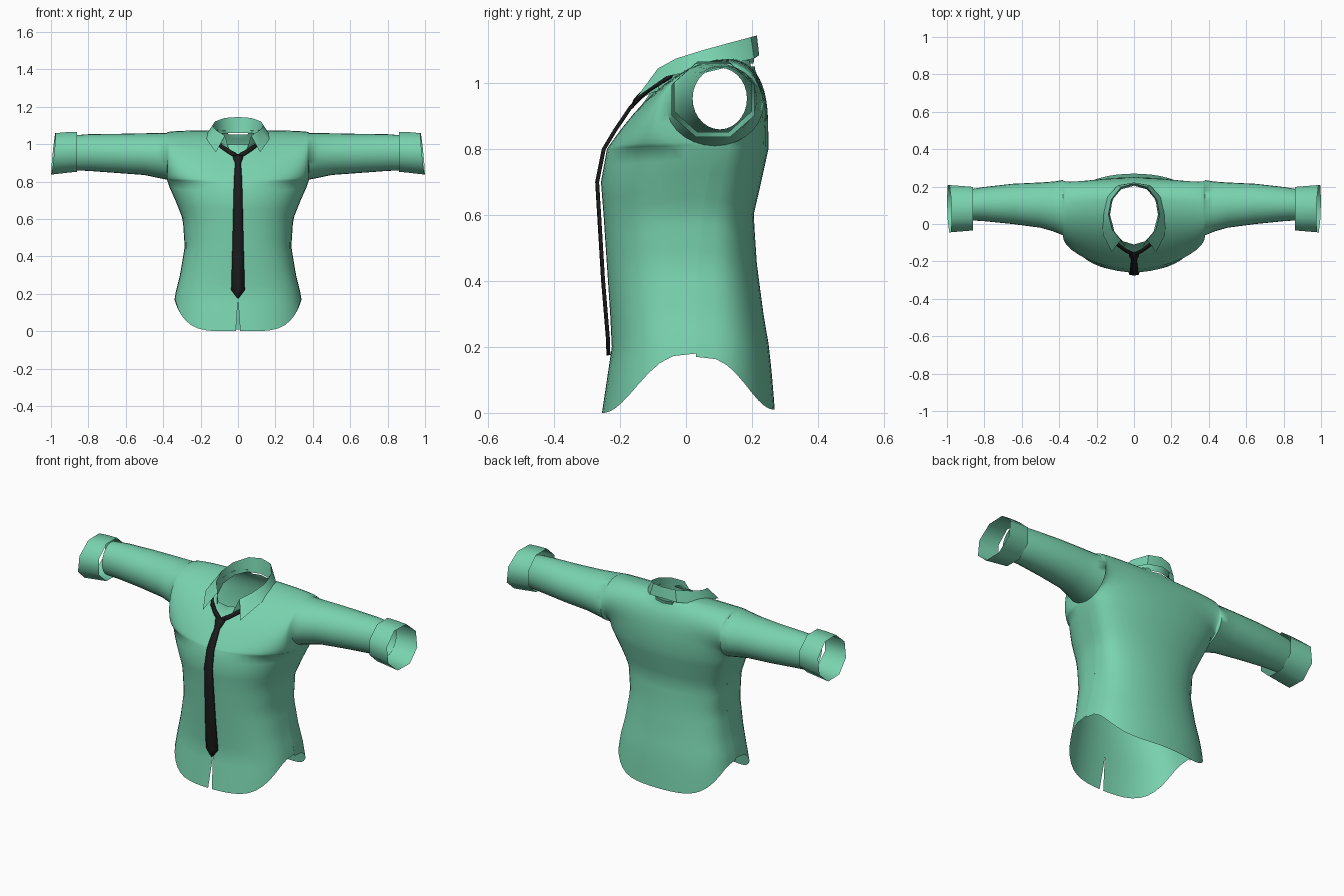
import bpy, bmesh
from math import sin, cos, pi
from mathutils import Vector

cube = bpy.data.objects.get("Cube")
if cube:
    bpy.data.objects.remove(cube, do_unlink=True)


def material(name, colour):
    m = bpy.data.materials.new(name)
    m.use_nodes = True
    m.diffuse_color = (*colour, 1)
    bsdf = m.node_tree.nodes["Principled BSDF"]
    bsdf.inputs["Base Color"].default_value = (*colour, 1)
    bsdf.inputs["Roughness"].default_value = 0.8
    return m


GREEN = material("mint_green", (0.19, 0.65, 0.43))
BLACK = material("tie_black", (0.012, 0.012, 0.012))


def lerp(a, b, t):
    return a + (b - a) * t


def sample(table, key):
    """Linear lookup in rows sorted by their first value."""
    for lo, hi in zip(table, table[1:]):
        if key <= hi[0]:
            t = max(0, (key - lo[0]) / (hi[0] - lo[0]))
            return [lerp(p, q, t) for p, q in zip(lo[1:], hi[1:])]
    return table[-1][1:]


def add_grid(bm, rows):
    """Quad sheet through rows of points."""
    vs = [[bm.verts.new(p) for p in row] for row in rows]
    for r0, r1 in zip(vs, vs[1:]):
        for k in range(len(r0) - 1):
            bm.faces.new((r0[k], r0[k + 1], r1[k + 1], r1[k]))


def mirror(rows):
    return [[(-p[0], p[1], p[2]) for p in row] for row in rows]


def finish(name, bm, mat, angle=50, thickness=0):
    bmesh.ops.remove_doubles(bm, verts=bm.verts[:], dist=0.0008)
    bmesh.ops.recalc_face_normals(bm, faces=bm.faces[:])
    mesh = bpy.data.meshes.new(name)
    bm.to_mesh(mesh)
    bm.free()
    obj = bpy.data.objects.new(name, mesh)
    bpy.context.collection.objects.link(obj)
    mesh.materials.append(mat)
    if thickness:
        mod = obj.modifiers.new("thickness", "SOLIDIFY")
        mod.thickness = thickness
        mod.offset = 0
    bpy.ops.object.select_all(action='DESELECT')
    obj.select_set(True)
    bpy.context.view_layer.objects.active = obj
    bpy.ops.object.shade_smooth_by_angle(angle=angle * pi / 180)
    return obj


# Body: height, half width, front, side and back depth
BODY = [(0, .355, -.255, .03, .27), (.1, .35, -.24, .03, .262), (.2, .335, -.225, .03, .252),
        (.3, .31, -.23, .03, .235), (.45, .285, -.24, .035, .215), (.6, .295, -.25, .05, .205),
        (.7, .335, -.258, .065, .228), (.8, .38, -.24, .085, .25)]
# Sleeve: distance out, front, back, bottom, top
SLEEVE = [(.38, -.06, .235, .81, 1.06), (.43, -.04, .227, .82, 1.06), (.5, -.02, .222, .835, 1.058),
          (.65, 0, .215, .846, 1.055), (.8, .015, .198, .857, 1.053), (.88, .02, .185, .86, 1.047)]
N, M, ROWS = 12, 28, 16


def sleeve_point(row, s):
    x, f, b, lo, hi = row
    return Vector((x, (f + b) / 2 - (b - f) / 2 * sin(2 * pi * s),
                   (lo + hi) / 2 - (hi - lo) / 2 * cos(2 * pi * s)))


def chest_point(s):
    c, h = cos(pi * s), max(0, sin(pi * s))
    if s <= .5:
        return Vector((0, .13 - .37 * c, .8 + .275 * h ** 2))
    return Vector((0, .13 - .12 * c, .8 + .275 * h ** .55))


def roundness(a):
    return max(0, cos(a)) ** .65


# Shoulder arches run from the chest over to the back, closing into sleeve rings
angles = [i / N * pi / 2 for i in range(N + 1)]
upper = []
for a in angles:
    w = 1 - roundness(a)
    arch = []
    for j in range(M + 1):
        p = chest_point(j / M).lerp(sleeve_point(SLEEVE[0], j / M), w)
        p.x = .38 * sin(a)
        arch.append(p)
    upper.append(arch)
for row in SLEEVE[1:]:
    upper.append([sleeve_point(row, j / M) for j in range(M + 1)])

# Lower body panels hang from the arch ends to a curved shirt-tail hem
panels = []
for front in (True, False):
    panel = []
    for i, a in enumerate(angles):
        top = upper[i][0 if front else M]
        hem = (.18 if front else .16) * sin(a) ** 5 + (0 if front else .01)
        column = [top]
        for k in range(1, ROWS + 1):
            z = lerp(top.z, hem, k / ROWS)
            half, yf, yc, yb = sample(BODY, z)
            y = lerp(yc, yf if front else yb, roundness(a))
            x = half * sin(a)
            if front and i == 0:
                x = max(0, .17 - z) * .07
            column.append(Vector((x, y, z)))
        panel.append(column)
    panels.append(panel)

bm = bmesh.new()
for sheet in [upper] + panels:
    add_grid(bm, sheet)
    add_grid(bm, mirror(sheet))
bmesh.ops.remove_doubles(bm, verts=bm.verts[:], dist=0.0008)


# Neck opening: drop the faces inside an ellipse and snap the rim to it
def neck_radius(v):
    return ((v.co.x / .13) ** 2 + ((v.co.y - .05) / .16) ** 2) ** .5


inside = {v for v in bm.verts if v.co.z > .9 and neck_radius(v) < 1}
bmesh.ops.delete(bm, geom=[f for f in bm.faces if all(v in inside for v in f.verts)],
                 context='FACES')
for v in bm.verts:
    r = neck_radius(v)
    if v.co.z > .9 and 0.05 < r < 1:
        v.co.x /= r
        v.co.y = .05 + (v.co.y - .05) / r
finish("shirt_body", bm, GREEN, 60)

# Cuffs: eight-sided flared bands with slanted ends
for side, name in ((1, "left_cuff"), (-1, "right_cuff")):
    rows = []
    for x, ry, rz, zc in ((.862, .12, .109, .959), (.92, .125, .111, .955), (.987, .13, .113, .948)):
        ring = []
        for k in range(9):
            t = (k + .5) * pi / 4
            y = .082 + ry * 1.05 * cos(t)
            z = zc + rz * 1.06 * sin(t)
            slant = (.03 * (y - .08) - .1 * (z - .95)) * (x > .95)
            ring.append((side * (x + slant), y, z))
        rows.append(ring)
    bm = bmesh.new()
    add_grid(bm, rows)
    finish(name, bm, GREEN, 50)

# Collar: folded fall outside, stand inside, pointed at the front
fold = [(0, .215, 1.145), (.07, .197, 1.14), (.122, .13, 1.122), (.137, .05, 1.1),
        (.117, -.03, 1.075), (.07, -.085, 1.045)]
fall = [(0, .222, 1.085), (.085, .207, 1.075), (.15, .14, 1.06), (.173, .05, 1.045),
        (.165, -.06, 1.02), (.118, -.15, .957)]
stand = [(0, .205, 1.06), (.07, .185, 1.06), (.115, .13, 1.05), (.128, .05, 1.03),
         (.105, -.04, 1.0), (.045, -.122, .962)]
for name, rows in (("collar_fall", [fold, fall]), ("collar_stand", [fold, stand])):
    bm = bmesh.new()
    add_grid(bm, rows)
    add_grid(bm, mirror(rows))
    finish(name, bm, GREEN, 40)

# Tie: a blade following the chest, ending in a point (height, depth, half width)
blade = [(.945, -.150, .028), (.925, -.168, .026), (.895, -.188, .014), (.86, -.212, .018),
         (.8, -.248, .021), (.7, -.268, .024), (.6, -.262, .026), (.4, -.25, .031),
         (.22, -.235, .036), (.175, -.234, .002)]
bm = bmesh.new()
add_grid(bm, [[(-w, y, z), (0, y - .003, z), (w, y, z)] for z, y, w in blade])
finish("tie_blade", bm, BLACK, 40, .009)

# Tie band passing under the collar on both sides
band = [(.008, -.16, .938), (.045, -.142, .958), (.09, -.108, .988), (.13, -.04, 1.03)]
rows = [[(x, y - .006, z - .013), (x, y + .006, z + .013)] for x, y, z in band]
bm = bmesh.new()
add_grid(bm, rows)
add_grid(bm, mirror(rows))
finish("tie_band", bm, BLACK, 40, .009)
